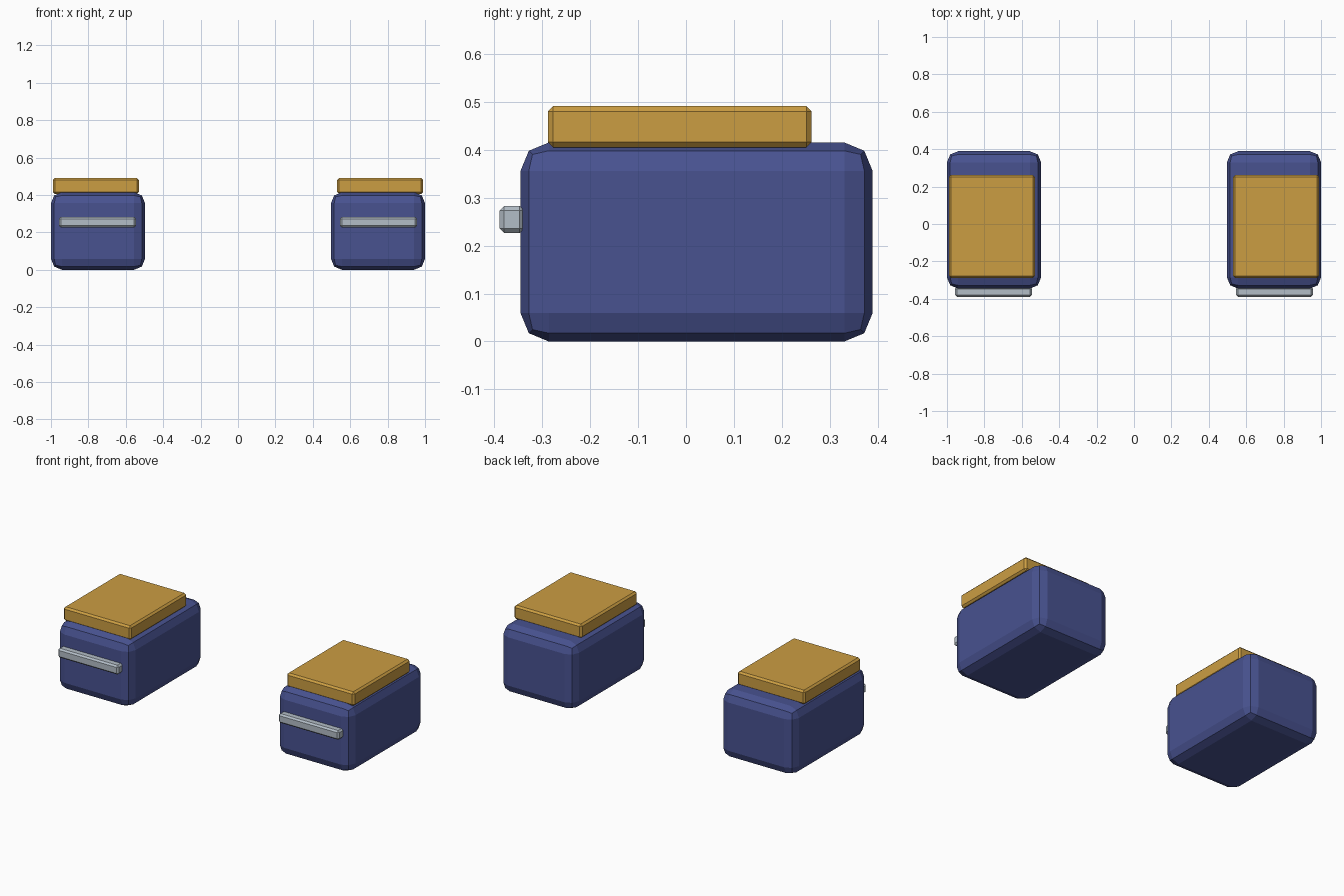
import bpy

if "Cube" in bpy.data.objects:
    bpy.data.objects.remove(bpy.data.objects["Cube"])


def material(name, color):
    m = bpy.data.materials.new(name)
    m.diffuse_color = (*color, 1.0)
    m.use_nodes = True
    m.node_tree.nodes["Principled BSDF"].inputs["Base Color"].default_value = m.diffuse_color
    return m


blue = material("navy blue", (0.065, 0.085, 0.28))
gold = material("golden yellow", (0.60, 0.34, 0.055))
steel = material("light steel", (0.45, 0.51, 0.57))


# Box between two corners with chamfered or rounded edges
def bevelled_box(name, low, high, bevel, segments, mat):
    bpy.ops.mesh.primitive_cube_add(
        size=1, location=[(a + b) / 2 for a, b in zip(low, high)])
    obj = bpy.context.object
    obj.name = name
    obj.scale = [b - a for a, b in zip(low, high)]
    bpy.ops.object.transform_apply(location=False, rotation=False, scale=True)
    mod = obj.modifiers.new("edge bevel", 'BEVEL')
    mod.width = bevel
    mod.segments = segments
    obj.data.materials.append(mat)
    return obj


# Mirrored pair of pouches: body, lid and front bar
for side, sign in (("left", -1), ("right", 1)):
    def part(name, x0, x1, y0, y1, z0, z1, bevel, segments, mat):
        xs = sorted((sign * x0, sign * x1))
        bevelled_box(f"{side}_{name}", (xs[0], y0, z0), (xs[1], y1, z1),
                     bevel, segments, mat)

    part("bag_body", 0.497, 1.0, -0.345, 0.389, 0.0, 0.415, 0.059, 2, blue)
    part("bag_lid", 0.53, 0.99, -0.288, 0.262, 0.405, 0.491, 0.011, 1, gold)
    part("front_bar", 0.545, 0.957, -0.389, -0.337, 0.226, 0.283, 0.01, 1, steel)
